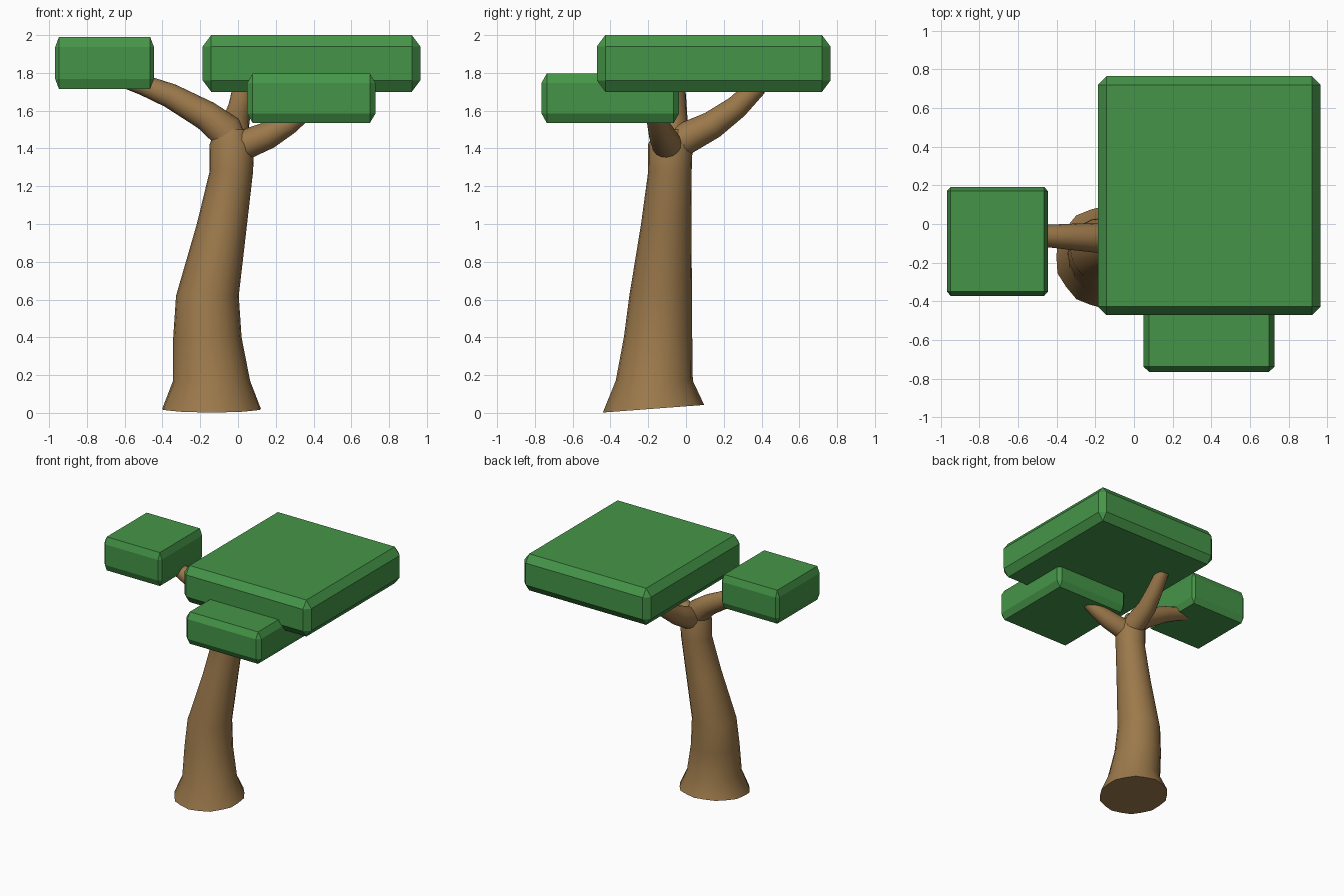
import bpy, bmesh, math
from mathutils import Vector

if "Cube" in bpy.data.objects:
    bpy.data.objects.remove(bpy.data.objects["Cube"])


def material(name, color):
    m = bpy.data.materials.new(name)
    m.diffuse_color = (*color, 1)
    m.use_nodes = True
    m.node_tree.nodes["Principled BSDF"].inputs["Base Color"].default_value = m.diffuse_color
    return m


GREEN = material("leaf_green", (0.06, 0.30, 0.065))
BROWN = material("bark_brown", (0.33, 0.19, 0.07))


def finish(name, bm, mat):
    bmesh.ops.recalc_face_normals(bm, faces=bm.faces)
    me = bpy.data.meshes.new(name)
    bm.to_mesh(me)
    bm.free()
    me.materials.append(mat)
    ob = bpy.data.objects.new(name, me)
    bpy.context.collection.objects.link(ob)
    return ob


def chamfered_box(name, lo, hi, inset):
    """Box with every edge cut flat; inset gives the cut along x, y and z."""
    lo, hi, inset = Vector(lo), Vector(hi), Vector(inset)
    mid, half = (lo + hi) / 2, (hi - lo) / 2
    bm = bmesh.new()
    for sx in (-1, 1):
        for sy in (-1, 1):
            for sz in (-1, 1):
                for axis in range(3):
                    p = half - inset
                    p[axis] = half[axis]
                    bm.verts.new(mid + Vector((sx * p.x, sy * p.y, sz * p.z)))
    bmesh.ops.convex_hull(bm, input=bm.verts)
    bmesh.ops.dissolve_limit(bm, angle_limit=math.radians(1),
                             verts=bm.verts, edges=bm.edges)
    return finish(name, bm, GREEN)


def tube(name, rings, axes=None, sides=20, ripple=0.0):
    """Loft round rings (x, y, z, radius); ripple scallops the first ring."""
    pts = [Vector(r[:3]) for r in rings]
    bm = bmesh.new()
    loops = []
    for i, (p, r) in enumerate(zip(pts, rings)):
        if axes:
            d = Vector(axes[i]).normalized()
        else:
            a, b = pts[max(i - 1, 0)], pts[min(i + 1, len(pts) - 1)]
            d = (b - a).normalized()
        ref = Vector((0, 1, 0)) if abs(d.y) < 0.7 else Vector((1, 0, 0))
        u = (ref - d * ref.dot(d)).normalized()
        v = d.cross(u)
        loop = []
        for k in range(sides):
            t = 2 * math.pi * k / sides
            f = r[3] * (1 + (ripple * math.cos(t * sides / 2) if i == 0 else 0))
            loop.append(bm.verts.new(p + u * math.cos(t) * f + v * math.sin(t) * f))
        loops.append(loop)
    for a, b in zip(loops, loops[1:]):
        for k in range(sides):
            n = (k + 1) % sides
            bm.faces.new((a[k], a[n], b[n], b[k]))
    bm.faces.new(loops[0])
    bm.faces.new(loops[-1])
    ob = finish(name, bm, BROWN)
    bpy.ops.object.select_all(action='DESELECT')
    ob.select_set(True)
    bpy.context.view_layer.objects.active = ob
    bpy.ops.object.shade_smooth_by_angle(angle=math.radians(50))
    return ob


# Leaning trunk with flared foot, slightly tilted base
trunk_rings = [(-0.14, -0.172, 0.022, 0.265), (-0.14, -0.168, 0.17, 0.204),
               (-0.162, -0.148, 0.40, 0.181), (-0.162, -0.134, 0.62, 0.166),
               (-0.085, -0.105, 1.00, 0.133), (-0.035, -0.085, 1.28, 0.115),
               (-0.033, -0.083, 1.42, 0.118), (-0.035, -0.078, 1.50, 0.085)]
tube("trunk", trunk_rings, [(0, -0.075, 1)] + [(0, 0, 1)] * 7, ripple=0.015)

# Three branches reaching into the leaf blocks
tube("left_branch", [(-0.02, -0.08, 1.38, 0.09), (-0.07, -0.078, 1.50, 0.093),
                     (-0.17, -0.072, 1.575, 0.079), (-0.36, -0.065, 1.68, 0.065),
                     (-0.50, -0.06, 1.735, 0.054), (-0.60, -0.06, 1.765, 0.045)],
     sides=16)
tube("back_branch", [(-0.02, -0.08, 1.40, 0.085), (-0.02, 0.00, 1.455, 0.085),
                     (-0.015, 0.14, 1.525, 0.074), (0.01, 0.27, 1.62, 0.062),
                     (0.025, 0.38, 1.73, 0.052)], sides=16)
tube("front_branch", [(-0.03, -0.085, 1.39, 0.085), (0.06, -0.105, 1.43, 0.078),
                      (0.16, -0.125, 1.47, 0.072), (0.27, -0.15, 1.53, 0.056),
                      (0.35, -0.17, 1.59, 0.045)], sides=16)

# Leaf blocks
chamfered_box("large_canopy", (-0.187, -0.472, 1.70), (0.965, 0.765, 2.0),
              (0.045, 0.045, 0.06))
chamfered_box("left_canopy", (-0.968, -0.372, 1.715), (-0.445, 0.192, 1.99),
              (0.02, 0.022, 0.053))
chamfered_box("front_canopy", (0.048, -0.765, 1.535), (0.728, -0.037, 1.797),
              (0.03, 0.028, 0.05))
